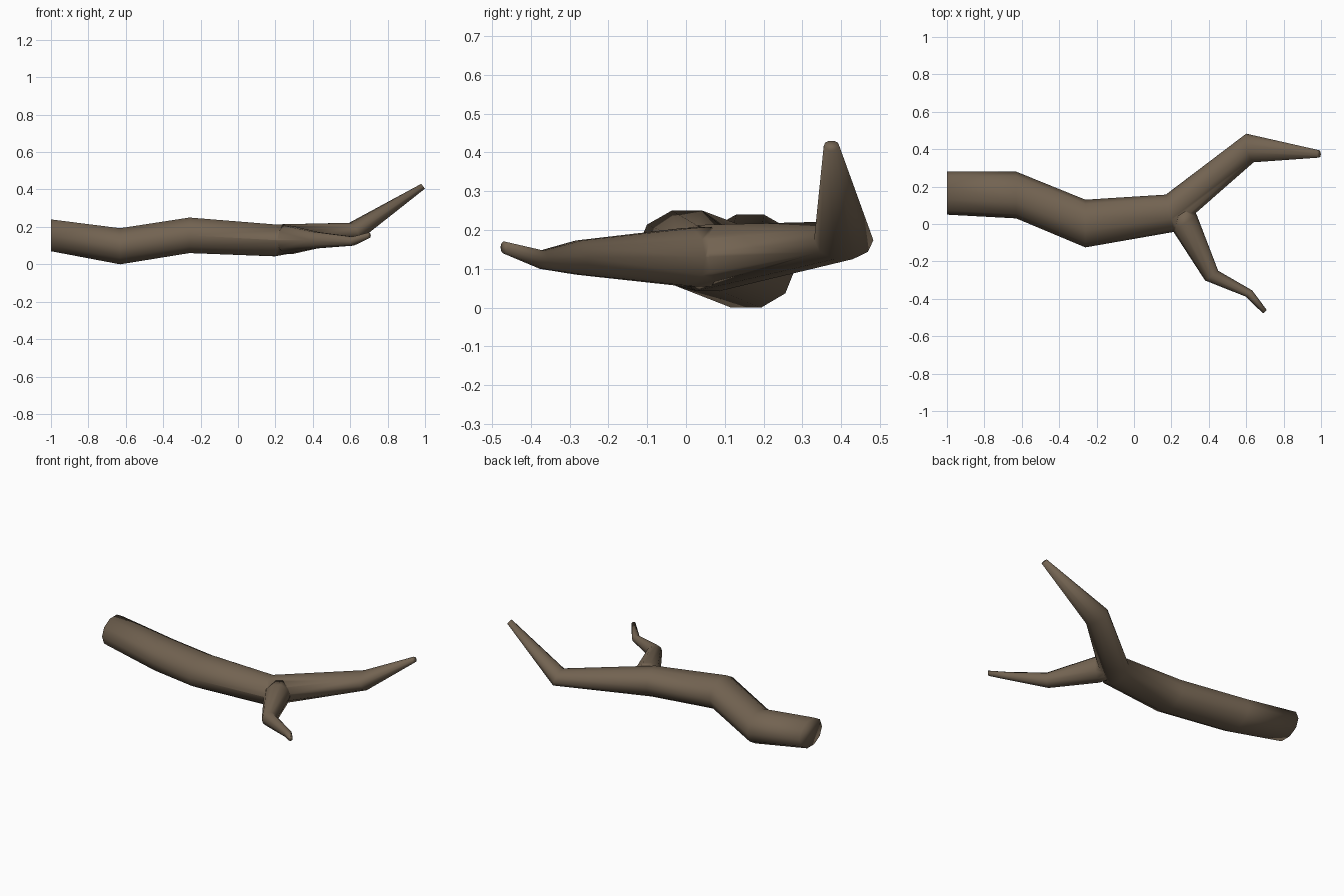
import bpy, bmesh, math
from mathutils import Vector

if "Cube" in bpy.data.objects:
    bpy.data.objects.remove(bpy.data.objects["Cube"])

SIDES = 10
bark = bpy.data.materials.new("bark")
bark.diffuse_color = (0.17, 0.125, 0.083, 1)
bark.use_nodes = True
bark.node_tree.nodes["Principled BSDF"].inputs["Base Color"].default_value = bark.diffuse_color


def tube(name, rings):
    """Loft capped rings: (left xy, right xy, z low, z high, lean in x)."""
    bm = bmesh.new()
    loops = []
    for (lx, ly), (rx, ry), lo, hi, lean in rings:
        centre = Vector(((lx + rx) / 2, (ly + ry) / 2, (lo + hi) / 2))
        side = Vector(((lx - rx) / 2, (ly - ry) / 2, 0))
        up = Vector((lean, 0, (hi - lo) / 2 / math.cos(math.pi / SIDES)))
        loop = []
        for i in range(SIDES):
            a = 2 * math.pi * i / SIDES
            loop.append(bm.verts.new(centre + side * math.cos(a) + up * math.sin(a)))
        loops.append(loop)
    for a, b in zip(loops, loops[1:]):
        for i in range(SIDES):
            j = (i + 1) % SIDES
            bm.faces.new((a[i], a[j], b[j], b[i]))
    bm.faces.new(loops[0])
    bm.faces.new(loops[-1])
    bmesh.ops.recalc_face_normals(bm, faces=bm.faces)
    for f in bm.faces:
        f.smooth = True
    mesh = bpy.data.meshes.new(name)
    bm.to_mesh(mesh)
    bm.free()
    mesh.materials.append(bark)
    ob = bpy.data.objects.new(name, mesh)
    bpy.context.collection.objects.link(ob)
    return ob


# Thick limb running from the cut end to the raised tip
limb = tube("branch", [
    ((-1.0, 0.28), (-1.0, 0.05), 0.07, 0.24, 0),
    ((-0.63, 0.28), (-0.63, 0.03), 0.0, 0.193, 0),
    ((-0.26, 0.13), (-0.26, -0.125), 0.06, 0.25, 0),
    ((0.17, 0.157), (0.215, -0.042), 0.043, 0.213, 0),
    ((0.60, 0.483), (0.64, 0.33), 0.125, 0.222, -0.02),
    ((0.988, 0.395), (0.99, 0.355), 0.404, 0.43, -0.01),
])

# Side twig, starting inside the limb
twig = tube("side_twig", [
    ((0.31, 0.09), (0.20, 0.02), 0.055, 0.208, 0),
    ((0.335, 0.05), (0.21, -0.04), 0.055, 0.205, 0),
    ((0.45, -0.25), (0.38, -0.302), 0.085, 0.173, 0),
    ((0.632, -0.355), (0.597, -0.388), 0.10, 0.147, 0),
    ((0.71, -0.46), (0.69, -0.478), 0.14, 0.17, 0),
])

# Join the twig to the limb as one skin
union = limb.modifiers.new("join", 'BOOLEAN')
union.operation = 'UNION'
union.solver = 'EXACT'
union.object = twig
bpy.context.view_layer.objects.active = limb
limb.select_set(True)
bpy.ops.object.modifier_apply(modifier="join")
bpy.data.objects.remove(twig, do_unlink=True)
